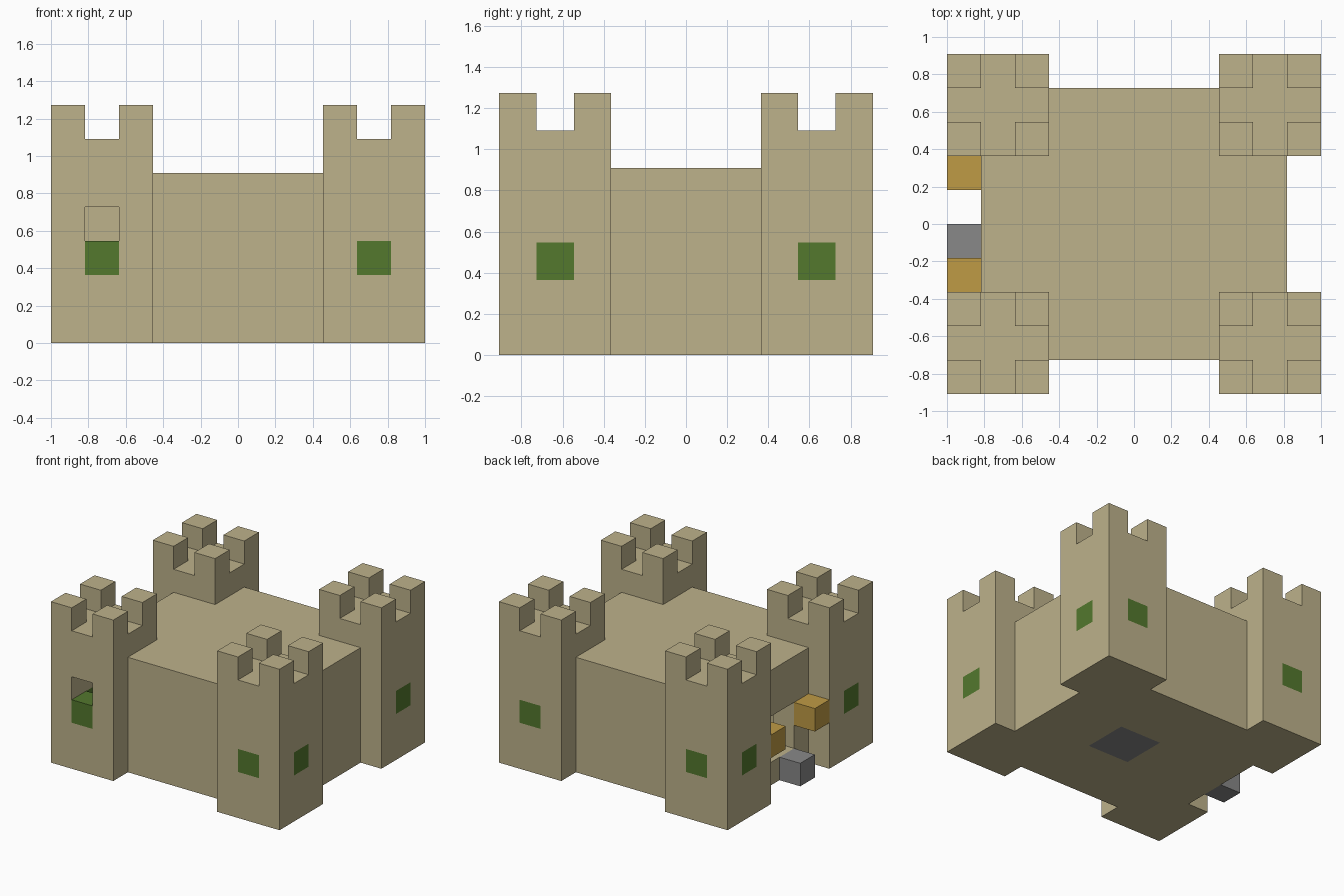
import bpy
import bmesh
from itertools import product
from mathutils import Vector

cube = bpy.data.objects.get("Cube")
if cube:
    bpy.data.objects.remove(cube, do_unlink=True)

U = 2 / 11                              # edge of one building block
ORIGIN = Vector((-5.5, -5, 0))


def material(name, rgb):
    m = bpy.data.materials.new(name)
    m.use_nodes = True
    m.diffuse_color = (*rgb, 1)
    m.node_tree.nodes["Principled BSDF"].inputs["Base Color"].default_value = (*rgb, 1)
    return m


PALETTE = {
    "sandstone": material("sandstone", (0.51, 0.445, 0.258)),
    "green": material("window_green", (0.087, 0.188, 0.027)),
    "gold": material("torch_gold", (0.52, 0.328, 0.06)),
    "grey": material("stone_grey", (0.246, 0.246, 0.246)),
}
COLOURS = list(PALETTE)

blocks = {}                             # block position -> (part, colour)


def fill(part, colour, xs, ys, zs):
    for cell in product(xs, ys, zs):
        blocks[cell] = (part, colour)


def clear(xs, ys, zs):
    for cell in product(xs, ys, zs):
        blocks.pop(cell, None)


# Main hall: hollow, with a doorway and a grey floor patch
fill("hall", "sandstone", range(1, 10), range(1, 9), range(5))
clear(range(2, 9), range(2, 8), range(1, 4))
clear([1], [4, 5], [1, 2])
fill("floor_patch", "grey", [5, 6], [4, 5], [0])


# Corner towers: hollow shaft, battlements, windows on the outer sides
def tower(part, x, y):
    cx, cy = x + 1, y + 1
    fill(part, "sandstone", range(x, x + 3), range(y, y + 3), range(6))
    clear([cx], [cy], range(1, 5))
    fill(part, "sandstone", [x, x + 2], [y, y + 2], [6])
    outer_x = x if x == 0 else x + 2
    outer_y = y if y == 0 else y + 2
    fill(part, "green", [outer_x], [cy], [2])
    fill(part, "green", [cx], [outer_y], [2])


for side, x in (("right", 0), ("left", 8)):
    for end, y in (("front", 0), ("back", 7)):
        tower(f"{end}_{side}_tower", x, y)
clear([1], [0], [3])                    # open slot above one front window

# Entrance: torches beside the doorway and a step
fill("front_torch", "gold", [0], [3], [2])
fill("back_torch", "gold", [0], [6], [2])
fill("door_step", "grey", [0], [4], [0])


# Turn each part into a mesh of its exposed block faces
def build(part):
    bm = bmesh.new()
    for cell, (owner, colour) in blocks.items():
        if owner != part:
            continue
        centre = Vector(cell) + Vector((0.5, 0.5, 0.5)) + ORIGIN
        for axis, sign in product(range(3), (-1, 1)):
            n = Vector((0, 0, 0))
            n[axis] = sign
            if tuple(c + int(d) for c, d in zip(cell, n)) in blocks:
                continue
            a = Vector((0, 0, 0))
            a[(axis + 1) % 3] = 1
            b = n.cross(a)
            corners = (a + b, b - a, -a - b, a - b)
            face = bm.faces.new([bm.verts.new((centre + (n + c) / 2) * U) for c in corners])
            face.material_index = COLOURS.index(colour)
    bmesh.ops.remove_doubles(bm, verts=bm.verts, dist=U / 100)
    mesh = bpy.data.meshes.new(part)
    bm.to_mesh(mesh)
    bm.free()
    for m in PALETTE.values():
        mesh.materials.append(m)
    bpy.context.collection.objects.link(bpy.data.objects.new(part, mesh))


for part in dict.fromkeys(owner for owner, _ in blocks.values()):
    build(part)
